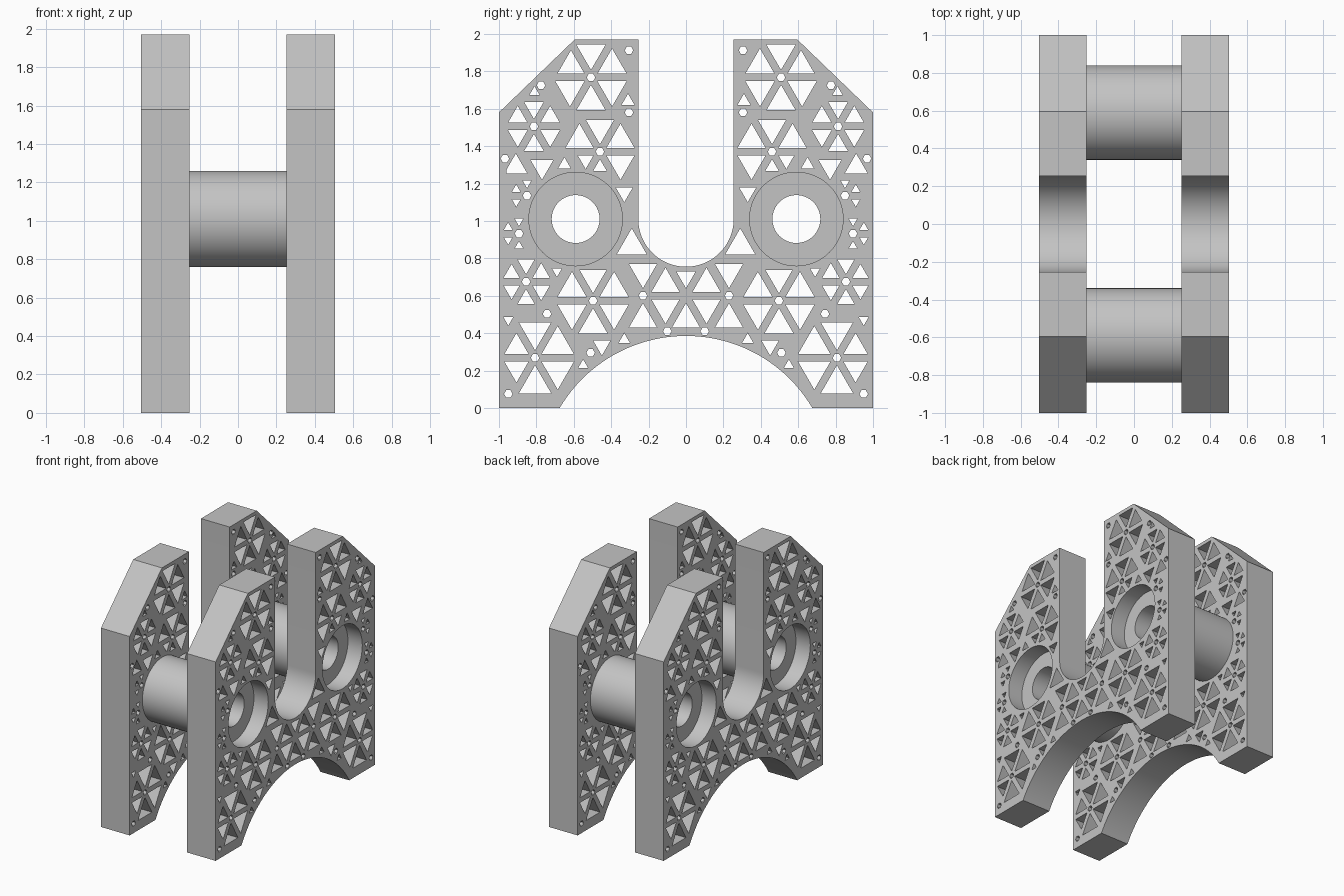
import bpy, bmesh, math
from mathutils import Matrix, Vector

cube = bpy.data.objects.get("Cube")
if cube:
    bpy.data.objects.remove(cube, do_unlink=True)

grey = bpy.data.materials.new("light_grey")
grey.use_nodes = True
colour = (0.55, 0.55, 0.55, 1)
grey.diffuse_color = colour
grey.node_tree.nodes["Principled BSDF"].inputs["Base Color"].default_value = colour

TOP, SHOULDER = 1.97, 1.58
BORE_Y, BORE_Z, BORE_R, PIN_R = 0.59, 1.01, 0.25, 0.128
SLOT_R, ARCH_R, ARCH_Z = 0.255, 0.785, -0.4
RIB, MARGIN, HEX_R = 0.034, 0.02, 0.023


def arc(y, z, r, start, end, n):
    angles = [math.radians(start + (end - start) * i / n) for i in range(n + 1)]
    return [Vector((y + r * math.cos(a), z + r * math.sin(a))) for a in angles]


def circle(y, z, r, n=64):
    return arc(y, z, r, 0, 360, n)[:-1]


def prism(name, loops, x0, x1):
    """Extrude a filled side profile with holes along x."""
    curve = bpy.data.curves.new(name, 'CURVE')
    curve.dimensions, curve.fill_mode = '2D', 'BOTH'
    curve.extrude = (x1 - x0) / 2
    for loop in loops:
        spline = curve.splines.new('POLY')
        spline.points.add(len(loop) - 1)
        for point, p in zip(spline.points, loop):
            point.co = (p[0], p[1], 0, 1)
        spline.use_cyclic_u = True
    temp = bpy.data.objects.new(name + "_profile", curve)
    mesh = bpy.data.meshes.new_from_object(temp)
    bpy.data.objects.remove(temp)
    mesh.transform(Matrix(((0, 0, 1, (x0 + x1) / 2), (1, 0, 0, 0), (0, 1, 0, 0), (0, 0, 0, 1))))
    bm = bmesh.new()
    bm.from_mesh(mesh)
    bmesh.ops.remove_doubles(bm, verts=bm.verts, dist=0.0002)
    bmesh.ops.recalc_face_normals(bm, faces=bm.faces)
    bm.to_mesh(mesh)
    bm.free()
    mesh.materials.clear()
    mesh.materials.append(grey)
    obj = bpy.data.objects.new(name, mesh)
    bpy.context.collection.objects.link(obj)
    bpy.ops.object.select_all(action='DESELECT')
    obj.select_set(True)
    bpy.context.view_layer.objects.active = obj
    bpy.ops.object.shade_smooth_by_angle(angle=math.radians(25))


# Lattice helpers: every hole has sides along the same three directions
NORMALS = [Vector((math.cos(a), math.sin(a))) for a in map(math.radians, (30, 90, 150))]
holes = []


def spans(loop):
    return [(min(d), max(d)) for d in ([p.dot(n) for p in loop] for n in NORMALS)]


def inside(p):
    y, z = abs(p.x), p.y
    chamfer = ((y - 1) * (TOP - SHOULDER) + (z - SHOULDER) * 0.405) / 0.562
    slot = y if z > BORE_Z else math.hypot(y, z - BORE_Z)
    return (y < 1 - MARGIN and MARGIN < z < TOP - MARGIN and chamfer < -MARGIN
            and slot > SLOT_R + MARGIN
            and math.hypot(y - BORE_Y, z - BORE_Z) > BORE_R + MARGIN
            and math.hypot(y, z - ARCH_Z) > ARCH_R + MARGIN)


def fits(loop):
    if not all(inside(p) for p in loop):
        return False
    centred = abs(sum(p.x for p in loop)) < 0.01
    if not centred and max(p.x for p in loop) > -RIB / 2:
        return False
    mids = [a.lerp(b, t) for a, b in zip(loop, loop[1:] + loop[:1]) for t in (0.25, 0.5, 0.75)]
    if not all(inside(p) for p in mids):
        return False
    mine = spans(loop)
    for other, theirs, gap in holes:
        if max(max(a[0] - b[1], b[0] - a[1]) for a, b in zip(mine, theirs)) < gap:
            return False
    return True


def triangle(apex, angle, height):
    a = Vector((math.cos(angle), math.sin(angle)))
    side = Vector((-a.y, a.x)) * height / math.sqrt(3)
    return [apex, apex + a * height + side, apex + a * height - side]


def add(loop, gap=RIB):
    holes.append((loop, spans(loop), gap))


# Lattice nodes: y, z and reach of the six triangles round the node
nodes = [(-.508, 1.767, .175), (-.813, 1.505, .13), (-.46, 1.37, .17),
         (-.497, .573, .175), (-.807, .268, .19), (0, .6, .17), (-.23, .6, .17),
         (-.855, .675, .12), (-.743, .503, .1), (-.85, 1.135, .08),
         (-.893, .932, .08), (-.968, 1.333, 0), (-.775, 1.725, 0),
         (-.305, 1.912, 0), (-.305, 1.58, 0), (-.51, .295, 0),
         (-.95, .075, 0), (-.1, .41, 0)]
for y, z, reach in nodes:
    if y:
        add(circle(y, z, HEX_R, 6), 0.008)
for y, z, reach in nodes:
    for k in range(6):
        angle = math.radians(30 + 60 * k)
        offset = RIB + 0.006
        apex = Vector((y, z)) + offset * Vector((math.cos(angle), math.sin(angle)))
        height = reach - offset
        while height > 0.035:
            loop = triangle(apex, angle, height)
            if fits(loop):
                add(loop)
                break
            height *= 0.93

# Fill the gaps with the largest triangles that still leave a rib
for step in range(10):
    height = 0.16 * 0.87 ** step
    for i in range(50):
        for j in range(98):
            apex = Vector((-0.99 + i * 0.02, 0.02 + j * 0.02))
            for angle in (math.pi / 2, -math.pi / 2):
                loop = triangle(apex, angle, height)
                if fits(loop):
                    add(loop)

# Side plate outline, with slot at the top and arch at the bottom
foot = math.degrees(math.asin(-ARCH_Z / ARCH_R))
outline = [(-1, 0)] + arc(0, ARCH_Z, ARCH_R, 180 - foot, foot, 48) + [
    (1, 0), (1, SHOULDER), (0.595, TOP), (SLOT_R, TOP)]
outline += arc(0, BORE_Z, SLOT_R, 0, -180, 40) + [
    (-SLOT_R, TOP), (-0.595, TOP), (-1, SHOULDER)]

loops = [outline, circle(-BORE_Y, BORE_Z, BORE_R), circle(BORE_Y, BORE_Z, BORE_R)]
for loop, _, _ in holes:
    loops.append(loop)
    if abs(sum(p.x for p in loop)) > 0.01:
        loops.append([Vector((-p.x, p.y)) for p in reversed(loop)])

prism("left_plate", loops, 0.252, 0.504)
prism("right_plate", loops, -0.504, -0.252)

# Spacer tubes, ending halfway into the plates to leave a recess
for name, y in (("front_tube", -BORE_Y), ("back_tube", BORE_Y)):
    prism(name, [circle(y, BORE_Z, BORE_R), circle(y, BORE_Z, PIN_R)], -0.378, 0.378)
